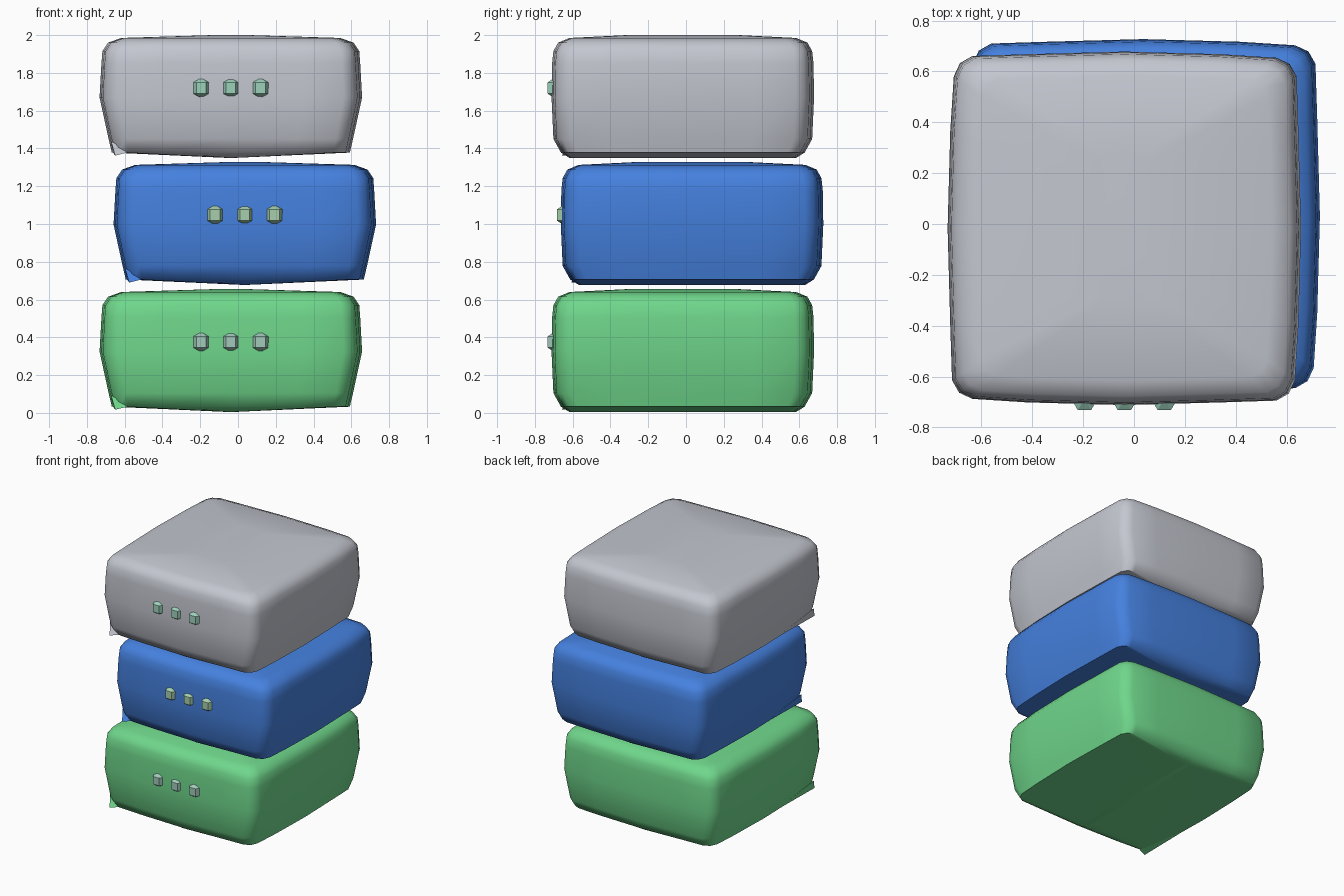
import bpy
import bmesh
from math import radians, sin, cos

default = bpy.data.objects.get("Cube")
if default:
    bpy.data.objects.remove(default, do_unlink=True)


def material(name, rgb):
    m = bpy.data.materials.new(name)
    m.use_nodes = True
    colour = (*rgb, 1)
    m.diffuse_color = colour
    m.node_tree.nodes["Principled BSDF"].inputs["Base Color"].default_value = colour
    return m


def finish(bm, name, mat, location, smooth):
    bmesh.ops.remove_doubles(bm, verts=bm.verts[:], dist=0.0005)
    bmesh.ops.recalc_face_normals(bm, faces=bm.faces[:])
    mesh = bpy.data.meshes.new(name)
    bm.to_mesh(mesh)
    bm.free()
    mesh.materials.append(mat)
    obj = bpy.data.objects.new(name, mesh)
    obj.location = location
    bpy.context.collection.objects.link(obj)
    if smooth:
        bpy.ops.object.select_all(action="DESELECT")
        obj.select_set(True)
        bpy.context.view_layer.objects.active = obj
        bpy.ops.object.shade_smooth_by_angle(angle=radians(50))
    return obj


def loft(name, outline, rings, mat, location, smooth=False):
    """Stack scaled copies of an outline; each ring is (z, x scale, y scale)."""
    bm = bmesh.new()
    loops = [[bm.verts.new((x * sx, y * sy, z)) for x, y in outline]
             for z, sx, sy in rings]
    n = len(outline)
    for low, high in zip(loops, loops[1:]):
        for i in range(n):
            j = (i + 1) % n
            bm.faces.new((low[i], low[j], high[j], high[i]))
    bm.faces.new(loops[0][::-1])
    bm.faces.new(loops[-1])
    return finish(bm, name, mat, location, smooth)


# Plan outline: one bulging, rounded quarter, turned four times
quarter = [(1, 0), (0.985, 0.55), (0.975, 0.86), (0.935, 0.93), (0.86, 0.965), (0.55, 0.985)]
plan = []
for turn in range(4):
    plan += quarter
    quarter = [(-y, x) for x, y in quarter]

# Case levels: ridged underside, tapered sides, rounded top
case_rings = [(0, 0.02, 0.6), (0.028, 0.63, 0.645), (0.1, 0.647, 0.685),
              (0.32, 0.695, 0.695), (0.5, 0.685, 0.692), (0.565, 0.68, 0.685),
              (0.61, 0.65, 0.66), (0.635, 0.58, 0.6), (0.65, 0.1, 0.3)]

# Indicator: six-sided faceted bead with pointed ends
hexagon = [(cos(radians(a)), sin(radians(a))) for a in range(0, 360, 60)]
bead_rings = [(-0.06, 0, 0), (-0.03, 0.052, 0.052), (0.03, 0.052, 0.052), (0.06, 0, 0)]


def bead(name, mat, location):
    bm = bmesh.new()
    rows = [[bm.verts.new((x * sx, y * sy, z)) for x, y in hexagon]
            for z, sx, sy in bead_rings[1:3]]
    bottom, top = (bm.verts.new((0, 0, bead_rings[k][0])) for k in (0, 3))
    for i in range(6):
        j = (i + 1) % 6
        bm.faces.new((rows[0][i], rows[0][j], rows[1][j], rows[1][i]))
        bm.faces.new((rows[0][j], rows[0][i], bottom))
        bm.faces.new((rows[1][i], rows[1][j], top))
    return finish(bm, name, mat, location, False)


def corner_flap(name, mat, location):
    bm = bmesh.new()
    points = [(-0.625, -0.15, 0.03), (-0.612, -0.64, 0.012),
              (-0.54, -0.62, 0.03), (-0.635, -0.6, 0.09)]
    bmesh.ops.convex_hull(bm, input=[bm.verts.new(p) for p in points])
    return finish(bm, name, mat, location, False)


# Three stacked units, the middle one shifted sideways and back
units = [
    ("lower", (-0.038, -0.017, 0.005), (0.16, 0.68, 0.26), (0.36, 0.59, 0.5)),
    ("middle", (0.036, 0.032, 0.678), (0.06, 0.22, 0.74), (0.38, 0.62, 0.42)),
    ("upper", (-0.038, -0.017, 1.35), (0.55, 0.57, 0.63), (0.34, 0.64, 0.5)),
]
for level, (x, y, z), case_rgb, light_rgb in units:
    case_mat = material(level + " case paint", case_rgb)
    light_mat = material(level + " light green", light_rgb)
    loft(level + "_case", plan, case_rings, case_mat, (x, y, z), smooth=True)
    corner_flap(level + "_corner_flap", case_mat, (x, y, z))
    for k, side in enumerate(("right", "centre", "left")):
        bead(f"{level}_{side}_light", light_mat,
             (x + (k - 1) * 0.157, y - 0.67, z + 0.37))
